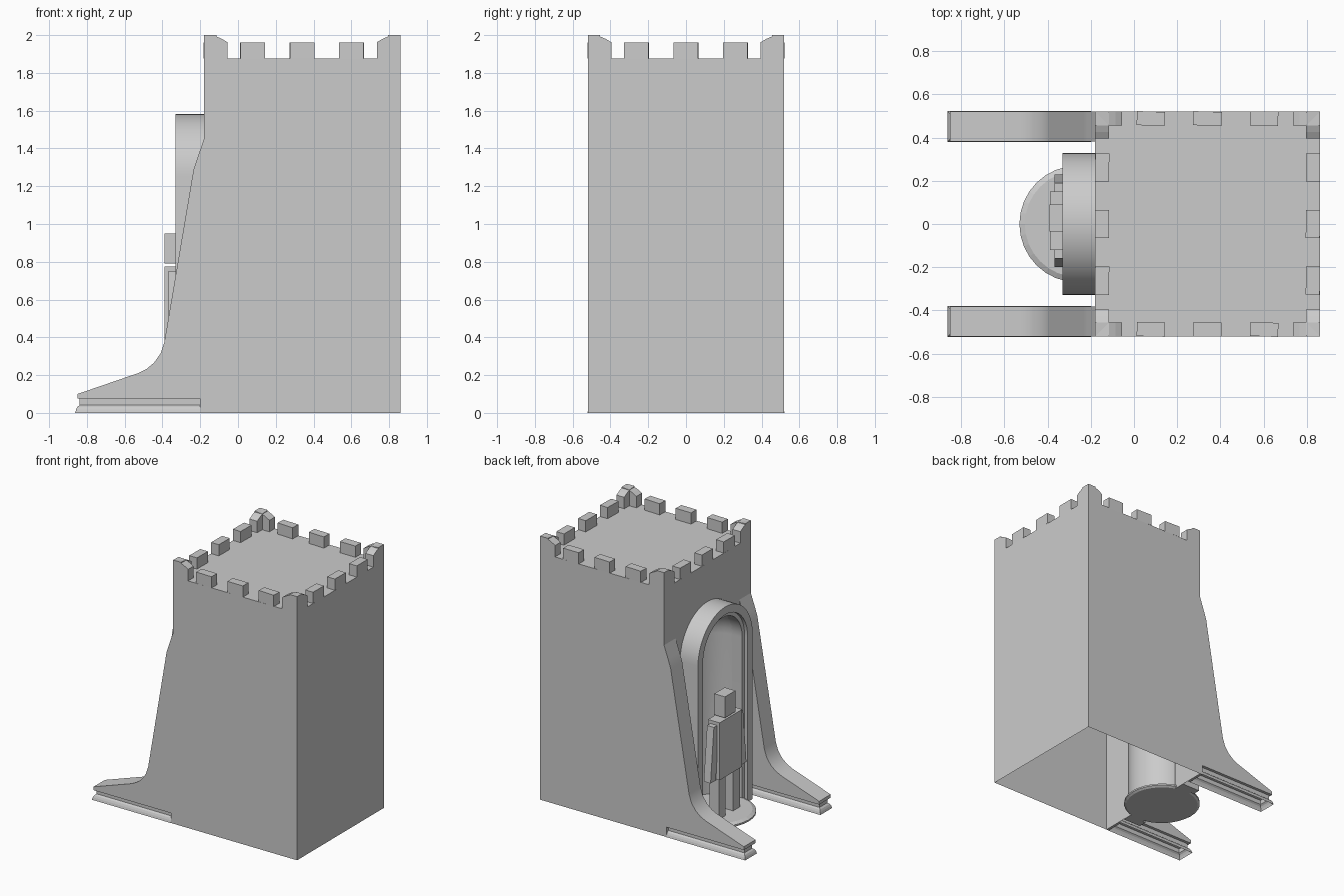
import bpy, bmesh, math, random
from mathutils import Vector, Matrix

if "Cube" in bpy.data.objects:
    bpy.data.objects.remove(bpy.data.objects["Cube"])

random.seed(4)
CX, H = 0.34, 0.52            # tower centre in x, half width
X0, X1 = CX - H, CX + H       # tower x range
DECK = 1.875
SPRING = 1.255                # height where the arch curve starts


def finish(name, bm, smooth=False, normals=True):
    if normals:
        bmesh.ops.recalc_face_normals(bm, faces=bm.faces[:])
    me = bpy.data.meshes.new(name)
    bm.to_mesh(me)
    bm.free()
    ob = bpy.data.objects.new(name, me)
    bpy.context.collection.objects.link(ob)
    if smooth:
        bpy.ops.object.select_all(action='DESELECT')
        ob.select_set(True)
        bpy.context.view_layer.objects.active = ob
        bpy.ops.object.shade_smooth_by_angle(angle=math.radians(30))
    return ob


def loft(bm, rings, cap_start=True, cap_end=True):
    rows = [[bm.verts.new(p) for p in r] for r in rings]
    n = len(rows[0])
    for a, b in zip(rows, rows[1:]):
        for i in range(n):
            j = (i + 1) % n
            bm.faces.new((a[i], a[j], b[j], b[i]))
    if cap_start:
        bm.faces.new(rows[0][::-1])
    if cap_end:
        bm.faces.new(rows[-1])


def rect(x0, x1, y0, y1, z):
    return [(x0, y0, z), (x1, y0, z), (x1, y1, z), (x0, y1, z)]


def box(name, x, y, z, rot=0.0):
    bm = bmesh.new()
    loft(bm, [rect(*x, *y, z[0]), rect(*x, *y, z[1])])
    c = Vector((sum(x) / 2, sum(y) / 2, 0))
    bmesh.ops.rotate(bm, verts=bm.verts[:], cent=c, matrix=Matrix.Rotation(rot, 3, 'Z'))
    return finish(name, bm)


def arch_line(r, n=24):
    arc = [(r * math.cos(math.pi * i / n), SPRING + r * math.sin(math.pi * i / n)) for i in range(n + 1)]
    return [(r, 0)] + arc + [(-r, 0)]


# Tower shell: open underneath, with an arched opening in the -x wall
bm = bmesh.new()
lo = [bm.verts.new(p) for p in rect(X0, X1, -H, H, 0)]
hi = [bm.verts.new(p) for p in rect(X0, X1, -H, H, DECK)]
for i in range(3):
    bm.faces.new((lo[i], lo[i + 1], hi[i + 1], hi[i]))
bm.faces.new(hi)
opening = [bm.verts.new((X0, y, z)) for y, z in arch_line(0.26)]
bm.faces.new([lo[3]] + opening + [lo[0], hi[0], hi[3]])
finish("tower", bm)

# Battlements: slightly crooked blocks along each edge
T, W = 0.065, 0.065
for k in (-0.262, 0.0, 0.262):
    for s in (-1, 1):
        e = sorted((s * H, s * (H - T)))
        a = random.uniform(-0.05, 0.05)
        box("merlon", (CX + k - W, CX + k + W), e, (DECK, 1.96), a)
        box("merlon", (CX + e[0], CX + e[1]), (k - W, k + W), (DECK, 1.96), a * 0.5)

# Corner battlements: L shaped with raised tips
tip = [(0, DECK), (0.125, DECK), (0.125, 1.962), (0.095, 1.98), (0.06, 1.995), (0, 2.0)]
for sx in (-1, 1):
    for sy in (-1, 1):
        bm = bmesh.new()
        cx, cy = CX + sx * H, sy * H
        loft(bm, [[(cx - sx * d, cy - sy * t, z) for d, z in tip] for t in (0, T)])
        loft(bm, [[(cx - sx * t, cy - sy * d, z) for d, z in tip] for t in (0, T)])
        finish("corner_merlon", bm)

# Sloping buttresses with a moulded foot below each
side = [(X0, 0), (-0.2, 0), (-0.2, 0.075), (-0.85, 0.075), (-0.85, 0.10), (-0.53, 0.21),
        (-0.485, 0.232), (-0.445, 0.265), (-0.41, 0.315), (-0.39, 0.375), (-0.235, 1.29),
        (-0.215, 1.35), (X0, 1.45)]
foot = [(0.075, 0.022), (0.042, 0.022), (0.032, 0.01), (0.018, 0.003), (0.0, -0.002)]
for s in (-1, 1):
    y0, y1 = sorted((s * 0.382, s * 0.52))
    bm = bmesh.new()
    loft(bm, [[(x, y, z) for x, z in side] for y in (y0, y1)])
    finish("buttress", bm, True)
    bm = bmesh.new()
    loft(bm, [rect(-0.86 + d, -0.2, y0 + d, y1 - d, z) for z, d in foot], True, False)
    finish("buttress_foot", bm)

# Arch surround and inner lip
for name, ro, ri, xa in (("arch_surround", 0.328, 0.268, -0.33), ("arch_lip", 0.275, 0.238, -0.305)):
    outline = arch_line(ro) + arch_line(ri)[::-1]
    bm = bmesh.new()
    loft(bm, [[(x, y, z) for y, z in outline] for x in (xa, X0)])
    finish(name, bm, True)

# Niche: half cylinder with a quarter-sphere top
R, NX, N = 0.242, -0.26, 16
levels = [(R, 0)] + [(R * math.cos(math.pi / 2 * k / 8), SPRING + R * math.sin(math.pi / 2 * k / 8))
                     for k in range(9)]
bm = bmesh.new()
rows = [[bm.verts.new((NX + r * math.cos(a), r * math.sin(a), z))
         for a in (math.pi * (i / N - 0.5) for i in range(N + 1))] for r, z in levels]
for a, b in zip(rows, rows[1:]):
    for i in range(N):
        bm.faces.new((a[i + 1], a[i], b[i], b[i + 1]))
bmesh.ops.remove_doubles(bm, verts=bm.verts[:], dist=1e-5)
finish("niche", bm, True, False)

# Round plinth
ring = [(math.cos(2 * math.pi * i / 32), math.sin(2 * math.pi * i / 32)) for i in range(32)]
bm = bmesh.new()
loft(bm, [[(NX + r * c, r * s, z) for c, s in ring]
          for r, z in ((0.255, 0.0), (0.27, 0.01), (0.27, 0.022), (0.245, 0.035))])
finish("plinth", bm)

# Blocky statue
box("statue_head", (-0.39, -0.30), (-0.035, 0.09), (0.79, 0.95))
box("statue_body", (-0.388, -0.29), (-0.12, 0.15), (0.34, 0.775))
for y in (-0.07, 0.10):
    box("statue_leg", (-0.375, -0.295), (y - 0.04, y + 0.04), (0.0, 0.34))
for s in (-1, 1):
    bm = bmesh.new()
    loft(bm, [rect(-0.367, -0.31, *sorted((0.015 + s * 0.15, 0.015 + s * 0.215)), 0.34),
              rect(-0.367, -0.31, *sorted((0.015 + s * 0.12, 0.015 + s * 0.175)), 0.75)])
    finish("statue_arm", bm)
